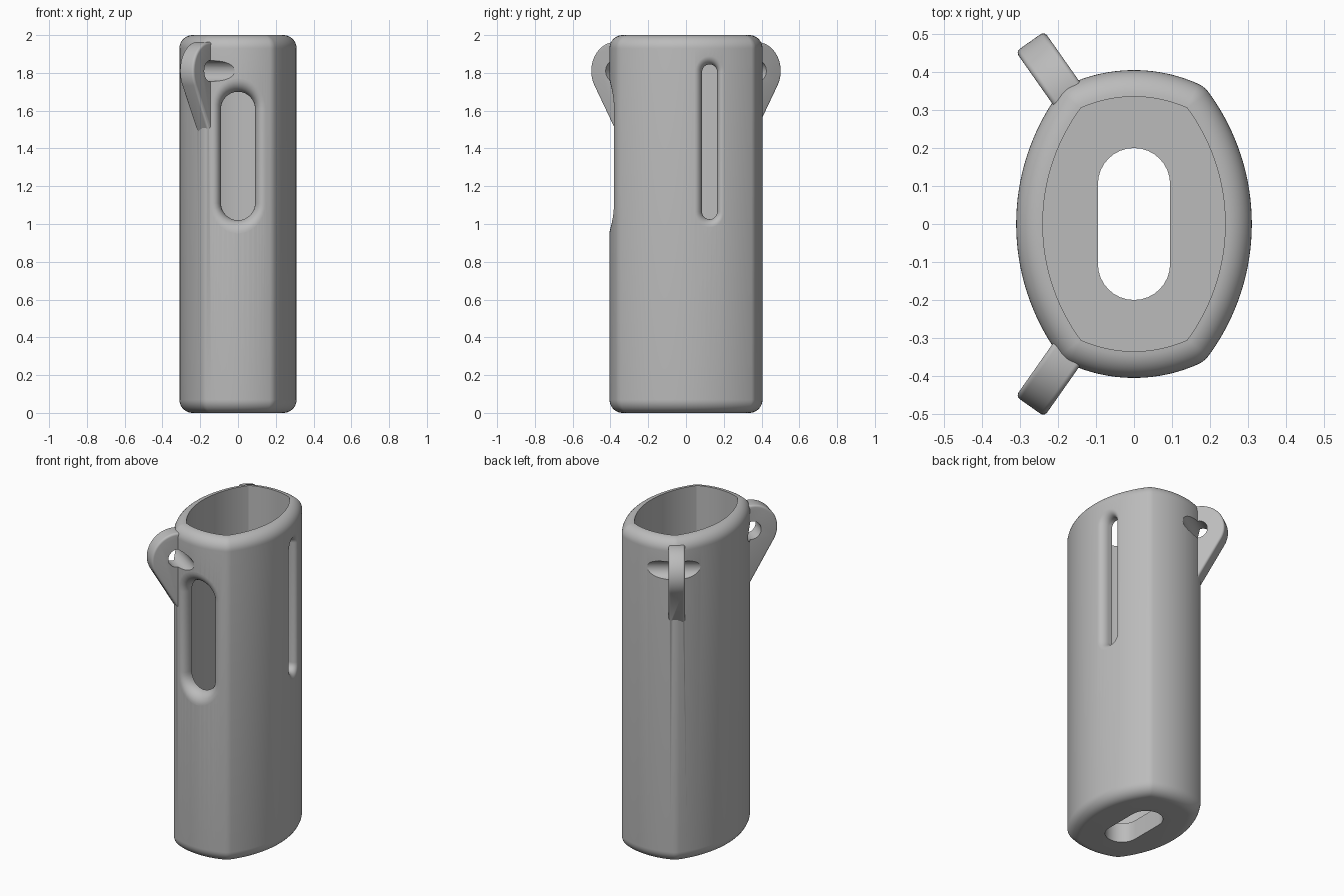
import bpy, bmesh
from math import sin, cos, asin, acos, pi, sqrt
from mathutils import Vector

cube = bpy.data.objects.get("Cube")
if cube:
    bpy.data.objects.remove(cube, do_unlink=True)

grey = bpy.data.materials.new("light grey plastic")
grey.use_nodes = True
colour = (0.5, 0.5, 0.5, 1)
grey.diffuse_color = colour
grey.node_tree.nodes["Principled BSDF"].inputs["Base Color"].default_value = colour


def loft(name, rings):
    """Join equal-length closed rings with quads and cap both ends."""
    bm = bmesh.new()
    loops = [[bm.verts.new(p) for p in ring] for ring in rings]
    n = len(loops[0])
    for a, b in zip(loops, loops[1:]):
        for i in range(n):
            j = (i + 1) % n
            bm.faces.new((a[i], a[j], b[j], b[i]))
    bm.faces.new(loops[0][::-1])
    bm.faces.new(loops[-1])
    bmesh.ops.remove_doubles(bm, verts=bm.verts, dist=1e-5)
    if bm.calc_volume(signed=True) < 0:
        bmesh.ops.reverse_faces(bm, faces=bm.faces)
    mesh = bpy.data.meshes.new(name)
    bm.to_mesh(mesh)
    bm.free()
    mesh.materials.append(grey)
    obj = bpy.data.objects.new(name, mesh)
    bpy.context.collection.objects.link(obj)
    return obj


def apply_modifier(obj, mod):
    bpy.context.view_layer.objects.active = obj
    bpy.ops.object.modifier_apply(modifier=mod.name)


def combine(obj, other, operation):
    mod = obj.modifiers.new(operation, "BOOLEAN")
    mod.operation = operation
    mod.solver = "EXACT"
    mod.object = other
    apply_modifier(obj, mod)
    bpy.data.objects.remove(other, do_unlink=True)


# Holder outline: two side arcs and two end arcs with rounded offset corners
WALL = 0.07
CORNER = Vector((0.14, 0.305))
SIDE_R, END_R = 0.515, 0.342
SIDE_A, END_A = asin(CORNER.y / SIDE_R), acos(CORNER.x / END_R)
SIDE_C = CORNER.x - SIDE_R * cos(SIDE_A)
END_C = CORNER.y - END_R * sin(END_A)
HALF = ((SIDE_C, 0, SIDE_R, -SIDE_A, SIDE_A, 32),
        (CORNER.x, CORNER.y, 0, SIDE_A, END_A, 8),
        (0, END_C, END_R, END_A, pi - END_A, 24),
        (-CORNER.x, CORNER.y, 0, pi - END_A, pi - SIDE_A, 8))


def outline(z, offset):
    half = []
    for cx, cy, r, a0, a1, n in HALF:
        for i in range(n):
            a = a0 + (a1 - a0) * i / n
            half.append((cx + (r + offset) * cos(a), cy + (r + offset) * sin(a)))
    return [Vector((s * x, s * y, z)) for s in (1, -1) for x, y in half]


# Hollow body with fully rounded rim and base edge
STEPS = 10
quarter = [pi / 2 * i / STEPS for i in range(STEPS + 1)]
rings = [outline(WALL * (1 - cos(a)), WALL * sin(a)) for a in quarter]
rings += [outline(2 - WALL * (1 - sin(a)), WALL * cos(a)) for a in quarter]
rings.append(outline(0.12, 0))
body = loft("holder_body", rings)


def slot(w, h, straight, n=16):
    """Upright slot with elliptical ends."""
    pts = []
    for s in (1, -1):
        for i in range(n + 1):
            a = pi * i / n
            pts.append((s * w * cos(a), s * (straight + (h - straight) * sin(a))))
    return pts


# Drain slot in the floor
combine(body, loft("floor_cutter", [[(u, v, z) for u, v in slot(0.095, 0.2, 0.105)]
                                    for z in (-0.1, 0.3)]), "DIFFERENCE")


# Wall windows with a rounded lip that follows the curved surface
def window(name, place, w, h, straight, lip_w, lip_h, depth):
    layers = [(-0.1, 1)] + [(depth * (1 - cos(a)), 1 - sin(a)) for a in quarter]
    layers.append((0.15, 0))
    combine(body, loft(name, [[place(u, v, d) for u, v in
                               slot(w + lip_w * f, h + lip_h * f, straight)]
                              for d, f in layers]), "DIFFERENCE")


def on_front(u, v, d):
    return (u, -(END_C + sqrt((END_R + WALL) ** 2 - u * u) - d), 1.36 + v)


def on_side(u, v, d):
    y = 0.125 + u
    return (SIDE_C + sqrt((SIDE_R + WALL) ** 2 - y * y) - d, y, 1.435 + v)


window("front_window_cutter", on_front, 0.09, 0.34, 0.25, 0.055, 0.07, WALL)
window("side_window_cutter", on_side, 0.04, 0.41, 0.37, 0.037, 0.045, 0.045)

# Strap loops on the two right-hand corners
LOOP_R, LOOP_Z, RADIUS, HOLE, THICK = 0.066, 1.81, 0.154, 0.055, 0.046
ROOT = 0.02
profile = []
for i in range(29):
    a = pi * (105 - 135 * i / 28) / 180
    profile.append((LOOP_R + RADIUS * cos(a), LOOP_Z + RADIUS * sin(a)))
tip_r, tip_z = profile[-1]
profile.append((ROOT, tip_z - (tip_r - ROOT) * sqrt(3)))
hole = [(LOOP_R + HOLE * cos(2 * pi * i / 40), LOOP_Z + HOLE * sin(2 * pi * i / 40))
        for i in range(40)]


def sweep(name, shape, half_width, side):
    """Extrude a radial profile sideways across a body corner."""
    out = Vector((-0.575, 0.818 * side, 0))
    across = Vector((0.818, 0.575 * side, 0))
    base = Vector((-0.147, 0.3 * side, 0))
    return loft(name, [[base + out * r + across * s + Vector((0, 0, z)) for r, z in shape]
                       for s in (-half_width, half_width)])


for side in (-1, 1):
    loop = sweep("strap_loop", profile, THICK, side)
    bevel = loop.modifiers.new("round_edges", "BEVEL")
    bevel.width = 0.028
    bevel.segments = 5
    bevel.limit_method = "ANGLE"
    bevel.angle_limit = pi / 4
    apply_modifier(loop, bevel)
    combine(body, loop, "UNION")
    combine(body, sweep("loop_hole_cutter", hole, 0.3, side), "DIFFERENCE")

# Smooth shading with crisp edges
bpy.ops.object.select_all(action="DESELECT")
body.select_set(True)
bpy.context.view_layer.objects.active = body
bpy.ops.object.shade_smooth_by_angle(angle=pi / 6)
